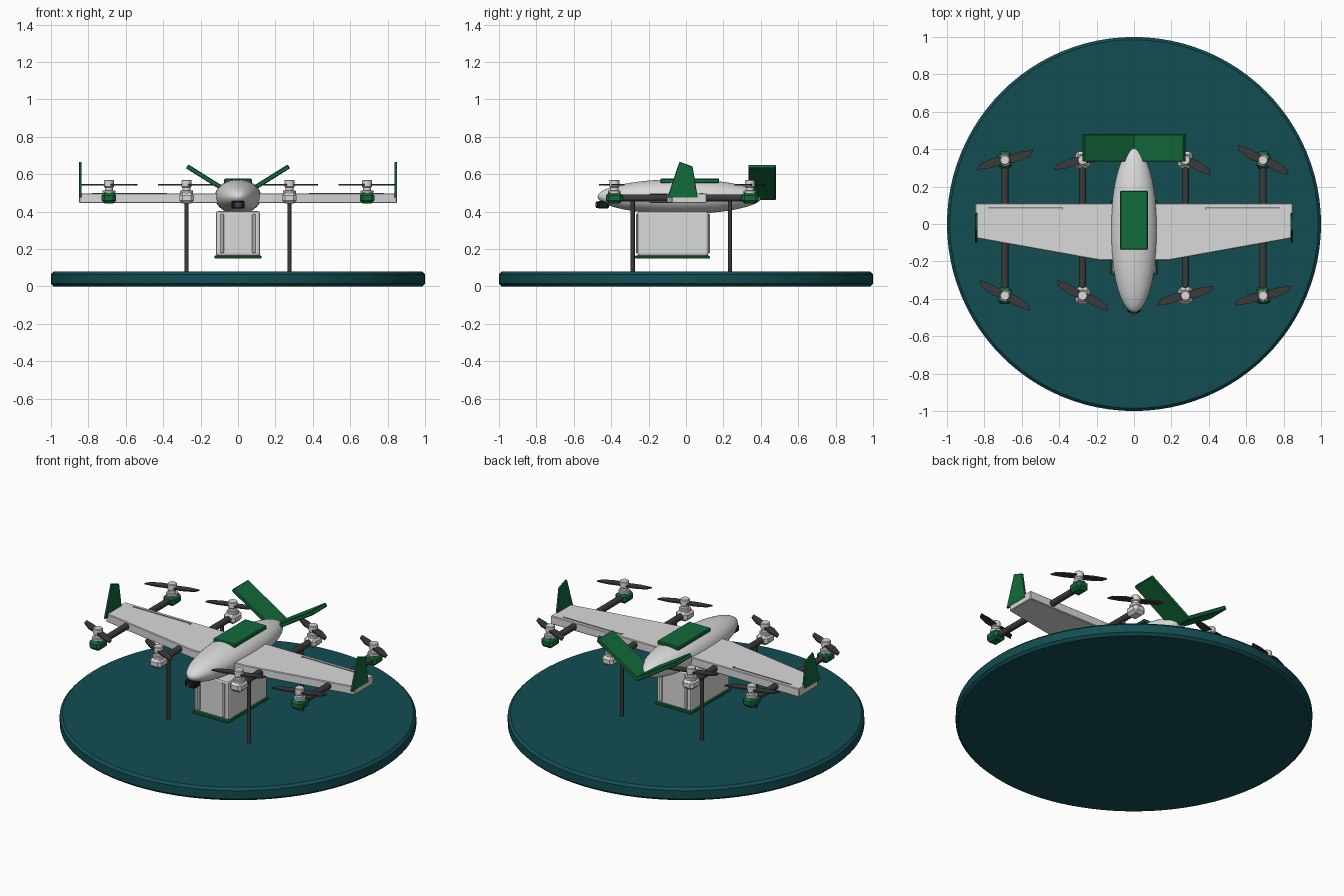
import bpy, bmesh, math
from mathutils import Matrix, Vector

cube = bpy.data.objects.get("Cube")
if cube:
    bpy.data.objects.remove(cube, do_unlink=True)


def material(name, r, g, b):
    m = bpy.data.materials.new(name)
    m.use_nodes = True
    m.diffuse_color = (r, g, b, 1)
    bsdf = next(n for n in m.node_tree.nodes if n.type == 'BSDF_PRINCIPLED')
    bsdf.inputs["Base Color"].default_value = (r, g, b, 1)
    return m


WHITE = material("white shell", .7, .7, .7)
GREEN = material("deep green", .006, .145, .042)
TEAL = material("dark teal", .006, .075, .085)
DARK = material("charcoal", .045, .043, .043)
GREY = material("seam grey", .25, .25, .25)
BLACK = material("camera black", .012, .012, .014)
LENS = material("lens blue", .02, .06, .12)


def finish(name, bm, mat, bevel=0, segments=1, smooth=False):
    bmesh.ops.recalc_face_normals(bm, faces=bm.faces)
    mesh = bpy.data.meshes.new(name)
    bm.to_mesh(mesh)
    bm.free()
    mesh.materials.append(mat)
    ob = bpy.data.objects.new(name, mesh)
    bpy.context.collection.objects.link(ob)
    if bevel:
        mod = ob.modifiers.new("bevel", 'BEVEL')
        mod.width, mod.segments = bevel, segments
        mod.limit_method, mod.angle_limit = 'ANGLE', math.radians(40)
    if smooth:
        bpy.ops.object.select_all(action='DESELECT')
        ob.select_set(True)
        bpy.context.view_layer.objects.active = ob
        bpy.ops.object.shade_smooth_by_angle(angle=math.radians(35))
    return ob


def box(name, mat, centre, size, bevel=0, segments=1, rot=None):
    bm = bmesh.new()
    m = Matrix.Translation(centre) @ (rot or Matrix()) @ Matrix.Diagonal((*size, 1))
    bmesh.ops.create_cube(bm, size=1, matrix=m)
    return finish(name, bm, mat, bevel, segments)


def rod(name, mat, start, end, radius, sides=20, bevel=0):
    a, b = Vector(start), Vector(end)
    bm = bmesh.new()
    m = Matrix.Translation((a + b) / 2) @ (b - a).to_track_quat('Z', 'Y').to_matrix().to_4x4()
    bmesh.ops.create_cone(bm, cap_ends=True, segments=sides, radius1=radius,
                          radius2=radius, depth=(b - a).length, matrix=m)
    return finish(name, bm, mat, bevel, smooth=True)


def plate(name, mat, outlines, depth, matrix, bevel=0):
    """Extrude flat outlines along local z, then place them."""
    bm = bmesh.new()
    for pts in outlines:
        face = bm.faces.new([bm.verts.new((x, y, 0)) for x, y in pts])
        ext = bmesh.ops.extrude_face_region(bm, geom=[face])['geom']
        bmesh.ops.translate(bm, vec=(0, 0, depth),
                            verts=[v for v in ext if isinstance(v, bmesh.types.BMVert)])
    bm.transform(matrix)
    return finish(name, bm, mat, bevel)


# Landing pad
rod("landing_pad", TEAL, (0, 0, 0), (0, 0, .08), 1, 96, .015)

# Fuselage and top hatch
bm = bmesh.new()
bmesh.ops.create_uvsphere(bm, u_segments=40, v_segments=24, radius=1)
bm.transform(Matrix.Translation((0, -.033, .48)) @ Matrix.Diagonal((.124, .44, .093, 1))
             @ Matrix.Rotation(math.pi / 2, 4, 'X'))
finish("fuselage", bm, WHITE, smooth=True)
box("top_hatch", GREEN, (0, .02, .564), (.15, .315, .024), .005)

# Nose camera
box("camera_housing", BLACK, (0, -.443, .437), (.072, .06, .042), .007)
rod("camera_ring", DARK, (0, -.47, .437), (0, -.48, .437), .017)
rod("camera_lens", LENS, (0, -.478, .437), (0, -.483, .437), .011)

# Tapered wing across the body
edge = [(.85, .11), (.85, -.075), (.18, -.195)]
outline = edge + [(-x, y) for x, y in reversed(edge)]
plate("wing", WHITE, [outline], .052, Matrix.Translation((0, 0, .446)), .004)

# Cargo box with ribs on a green tray
box("cargo_box", WHITE, (0, -.07, .283), (.235, .38, .24), .012, 2)
box("cargo_tray", GREEN, (0, -.073, .157), (.25, .4, .016), .004)
for sx in (-1, 1):
    for y in (-.262, .122):
        box("cargo_end_rib", WHITE, (sx * .085, y, .283), (.018, .012, .21), .003)

# Propeller blade outline; the second blade is turned half way round
BLADE = [(.005, .018), (.09, .021), (.16, .012), (.136, -.014), (.06, -.027), (.005, -.02)]


def propeller(x, y, flip, angle):
    blades = [[(s * px, s * flip * py) for px, py in BLADE] for s in (1, -1)]
    plate("propeller", DARK, blades, .008, Matrix.Translation((x, y, .541))
          @ Matrix.Rotation(math.radians(angle), 4, 'Z'))


def rotor(x, y, pod_mat):
    box("motor_pod", pod_mat, (x, y, .473), (.078, .092, .058), .016)
    rod("motor_base", WHITE, (x, y, .495), (x, y, .514), .034, bevel=.003)
    rod("motor_shaft", WHITE, (x, y, .51), (x, y, .535), .022)
    rod("motor_cap", WHITE, (x, y, .53), (x, y, .57), .027, bevel=.004)
    if (x > 0) == (y < 0):
        propeller(x, y, 1, 15)
    else:
        propeller(x, y, -1, -27)


for sx in (-1, 1):
    # Motor booms with a rotor at each end
    for x, mat in ((.69, GREEN), (.275, WHITE)):
        rod("motor_boom", DARK, (sx * x, -.385, .473), (sx * x, .34, .473), .019)
        for y in (-.383, .342):
            rotor(sx * x, y, mat)

    # Landing legs
    for y in (-.285, .235):
        rod("landing_leg", DARK, (sx * .275, y, .075), (sx * .275, y, .465), .011, 14)

    # Wingtip fin: local x, y map to world y, z
    fin = [(-.1, .475), (-.035, .667), (.035, .642), (.063, .475)]
    upright = Matrix(((0, 0, 1, sx * .844 - .006), (1, 0, 0, 0), (0, 1, 0, 0), (0, 0, 0, 1)))
    plate("wingtip_fin", GREEN, [fin], .013, upright, .002)

    # Aileron seams
    box("aileron_seam", GREY, (sx * .58, .086, .499), (.4, .008, .004))
    box("aileron_end_seam", GREY, (sx * .383, .081, .499), (.006, .014, .004))

    # V tail panel
    tilt = Matrix.Rotation(-sx * math.radians(32), 4, 'Y')
    box("tail_panel", GREEN, (sx * .134, .407, .556), (.325, .147, .024), .004, rot=tilt)
